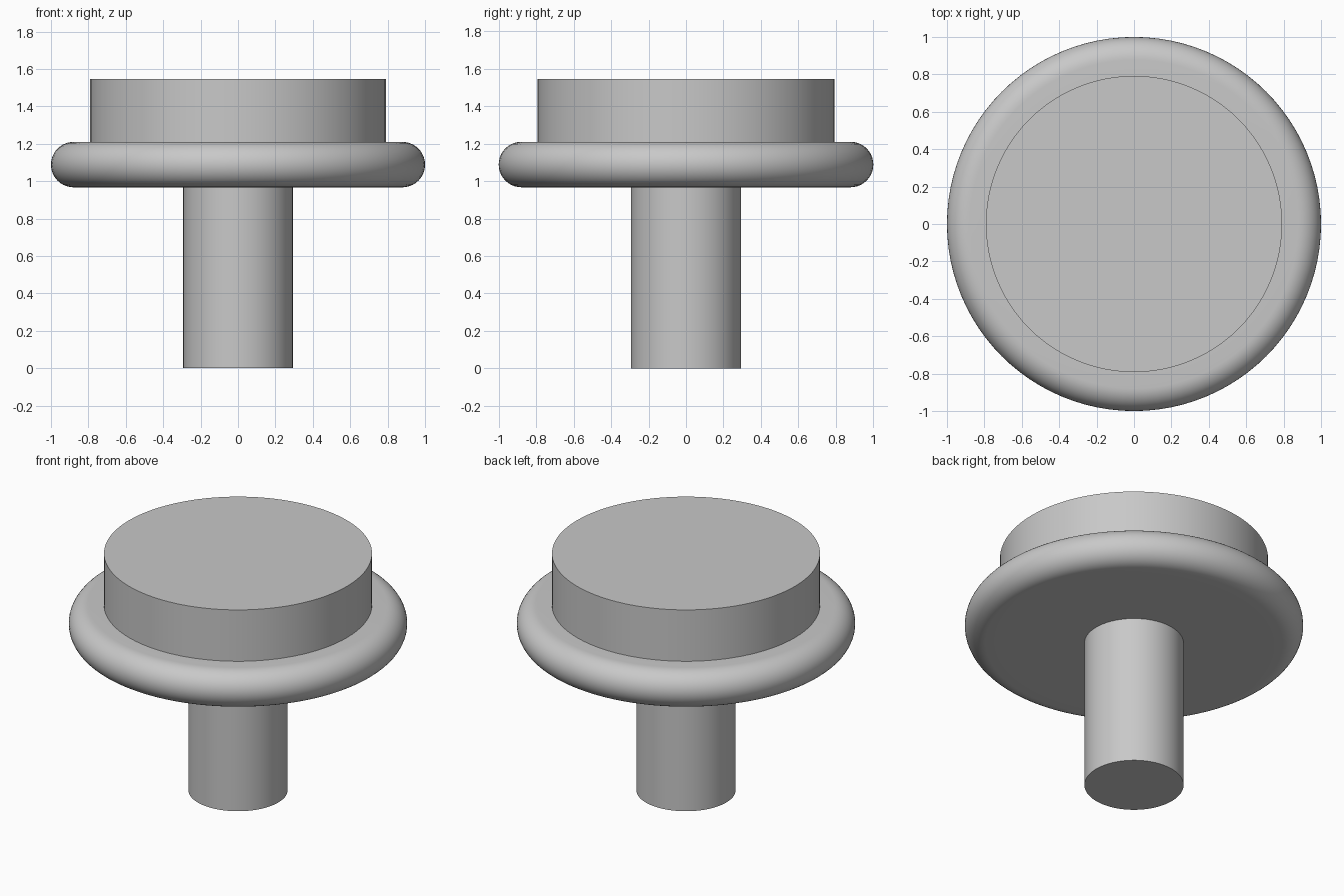
import bpy
import bmesh
from math import sin, cos, pi, radians

cube = bpy.data.objects.get("Cube")
if cube:
    bpy.data.objects.remove(cube, do_unlink=True)

SIDES = 96

# Single grey material
grey = bpy.data.materials.new("plain grey")
grey.use_nodes = True
colour = (0.58, 0.58, 0.58, 1)
grey.diffuse_color = colour
grey.node_tree.nodes["Principled BSDF"].inputs["Base Color"].default_value = colour


def lathe(name, profile):
    """Turn a (radius, height) profile, listed bottom to top, into a closed solid."""
    bm = bmesh.new()
    rings = []
    for r, z in profile:
        rings.append([bm.verts.new((r * cos(2 * pi * i / SIDES), r * sin(2 * pi * i / SIDES), z))
                      for i in range(SIDES)])
    for low, high in zip(rings, rings[1:]):
        for i in range(SIDES):
            j = (i + 1) % SIDES
            bm.faces.new((low[i], low[j], high[j], high[i]))
    bm.faces.new(rings[0][::-1])
    bm.faces.new(rings[-1])
    mesh = bpy.data.meshes.new(name)
    bm.to_mesh(mesh)
    bm.free()
    mesh.materials.append(grey)
    obj = bpy.data.objects.new(name, mesh)
    bpy.context.collection.objects.link(obj)
    bpy.ops.object.select_all(action='DESELECT')
    obj.select_set(True)
    bpy.context.view_layer.objects.active = obj
    bpy.ops.object.shade_smooth_by_angle(angle=radians(30))
    return obj


STEM_R, CAP_R = 0.293, 0.792
BOTTOM, TOP = 0.967, 1.21
SINK = 0.05

# Stem, seated slightly into the flange
lathe("stem", [(STEM_R, 0), (STEM_R, BOTTOM + SINK)])

# Flange disc with a fully rounded rim
rim = (TOP - BOTTOM) / 2
mid = (TOP + BOTTOM) / 2
STEPS = 20
arc = [(1 - rim + rim * cos(a), mid + rim * sin(a))
       for a in (-pi / 2 + pi * k / STEPS for k in range(STEPS + 1))]
lathe("flange", [(CAP_R, BOTTOM)] + arc + [(CAP_R - SINK, TOP)])

# Cap disc, seated slightly into the flange
lathe("cap", [(CAP_R, TOP - SINK), (CAP_R, 1.545)])
